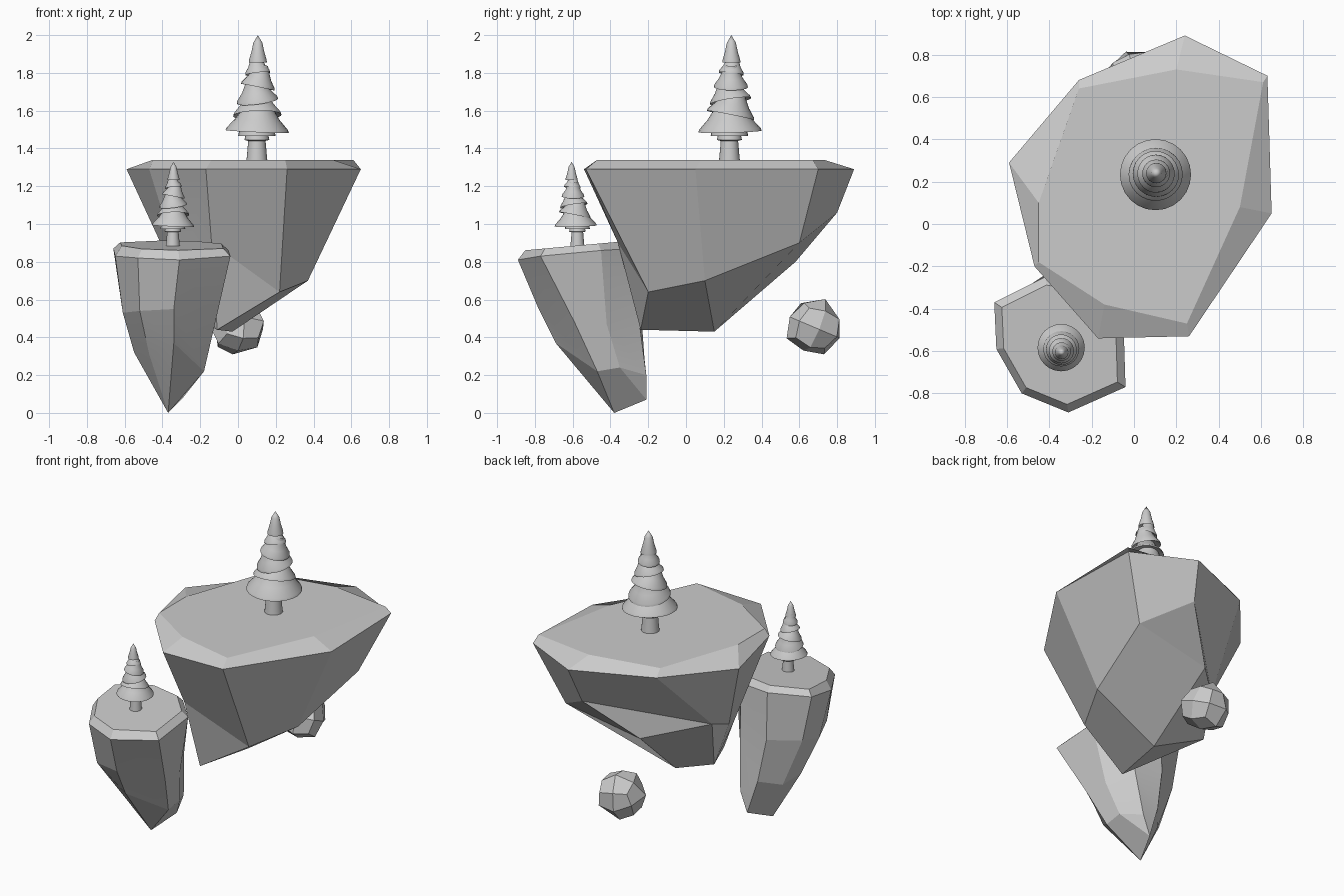
import bpy, bmesh, math
from mathutils import Vector, Matrix

cube = bpy.data.objects.get("Cube")
if cube:
    bpy.data.objects.remove(cube)

stone = bpy.data.materials.new("plain grey")
stone.use_nodes = True
grey = (0.6, 0.6, 0.6, 1)
stone.diffuse_color = grey
stone.node_tree.nodes["Principled BSDF"].inputs["Base Color"].default_value = grey


def finish(name, bm, angle):
    bmesh.ops.recalc_face_normals(bm, faces=bm.faces)
    mesh = bpy.data.meshes.new(name)
    bm.to_mesh(mesh)
    bm.free()
    mesh.materials.append(stone)
    ob = bpy.data.objects.new(name, mesh)
    bpy.context.collection.objects.link(ob)
    bpy.ops.object.select_all(action='DESELECT')
    ob.select_set(True)
    bpy.context.view_layer.objects.active = ob
    bpy.ops.object.shade_smooth_by_angle(angle=math.radians(angle))


def island(name, rings, tips, bottom):
    """Stack rings from the flat top down, then close with the listed bottom faces."""
    bm = bmesh.new()
    loops = [[bm.verts.new(p) for p in ring] for ring in rings]
    bm.faces.new(loops[0])
    for upper, lower in zip(loops, loops[1:]):
        for i in range(len(upper)):
            j = (i + 1) % len(upper)
            bm.faces.new((upper[i], upper[j], lower[j], lower[i]))
    ends = loops[-1] + [bm.verts.new(p) for p in tips]
    for face in bottom:
        bm.faces.new([ends[i] for i in face])
    finish(name, bm, 11)


# Large island: flat top, bevelled rim, faceted underside
top = [(.20, .73), (.61, .67), (.50, .08), (.25, -.47), (-.14, -.38), (-.45, -.18), (-.45, .10), (-.26, .64)]
rim = [(.24, .89), (.63, .70), (.65, .05), (.26, -.53), (-.17, -.54), (-.47, -.20), (-.59, .29), (-.26, .68)]
under = [(.20, .80, 1.06), (.46, .60, .90), (.37, .10, .70), (.22, -.20, .64),
         (-.14, -.36, .90), (-.29, -.08, .71), (-.35, .05, .77), (-.38, .27, .86)]
island("large_island",
       [[(x, y, 1.34) for x, y in top], [(x, y, 1.29) for x, y in rim], under],
       [(-.03, .15, .43), (-.11, -.24, .44), (-.07, .58, .80), (-.36, .22, .57)],
       [(0, 1, 10), (1, 2, 8, 10), (2, 3, 9, 8), (3, 4, 9), (4, 5, 9), (5, 6, 11, 9),
        (6, 7, 11), (7, 0, 10), (7, 10, 8, 11), (8, 9, 11)])

# Small island: slightly tilted top, long tapering point
rim = [(-.31, -.89, .81), (-.04, -.77, .83), (-.05, -.45, .86), (-.20, -.29, .87),
       (-.42, -.25, .88), (-.66, -.37, .87), (-.65, -.59, .83), (-.53, -.80, .82)]
top = [(-.36 + (x + .36) * .88, -.57 + (y + .57) * .88, .932 + .08 * y) for x, y, z in rim]
middle = [(-.34, -.78, .55), (-.12, -.59, .48), (-.13, -.42, .47), (-.22, -.25, .50),
          (-.42, -.24, .57), (-.60, -.36, .57), (-.61, -.52, .53), (-.52, -.73, .54)]
low = [(-.34, -.69, .37), (-.18, -.47, .22), (-.18, -.35, .24), (-.25, -.21, .20),
       (-.37, -.22, .29), (-.47, -.34, .25), (-.55, -.42, .32), (-.47, -.57, .31)]
island("small_island", [top, rim, middle, low],
       [(-.37, -.38, 0), (-.30, -.21, .07)],
       [(0, 1, 8), (1, 2, 9, 8), (2, 3, 9), (3, 4, 9), (4, 5, 8, 9), (5, 6, 8), (6, 7, 8), (7, 0, 8)])

# Floating boulder: a rounded block of quads
bm = bmesh.new()
bmesh.ops.create_cube(bm, size=1)
bmesh.ops.subdivide_edges(bm, edges=bm.edges, cuts=1, use_grid_fill=True)
for v in bm.verts:
    v.co = v.co.normalized() * (.148 + .012 * math.sin(9 * v.co.x + 5 * v.co.y + 3 * v.co.z))
bmesh.ops.rotate(bm, verts=bm.verts, matrix=Matrix.Rotation(-.4, 3, 'X') @ Matrix.Rotation(.25, 3, 'Z'))
bmesh.ops.translate(bm, verts=bm.verts, vec=(0, .675, .455))
finish("boulder", bm, 11)


def lathe(name, profile, matrix, sides=24):
    """Spin a (radius, height) profile; zero radius closes it to a point."""
    bm = bmesh.new()
    verts = [bm.verts.new((r, 0, z)) for r, z in profile]
    edges = [bm.edges.new(pair) for pair in zip(verts, verts[1:])]
    bmesh.ops.spin(bm, geom=verts + edges, cent=(0, 0, 0), axis=(0, 0, 1),
                   angle=math.tau, steps=sides)
    bmesh.ops.remove_doubles(bm, verts=bm.verts, dist=.0005)
    bm.transform(matrix)
    finish(name, bm, 35)


def tree(name, base, size, lean):
    place = Matrix.Translation(base) @ Matrix.Scale(size, 4)
    # Flared trunk with a collar under the branches
    lathe(name + "_trunk", [(0, -.01), (.056, -.01), (.052, .03), (.046, .10), (.066, .105),
                            (.062, .125), (.10, .125), (.09, .17), (0, .17)], place)
    # Overlapping skirts, each tipped a different way: height, radius, rise
    tiers = [(.15, .168, .16), (.235, .128, .14), (.31, .110, .13),
             (.385, .090, .12), (.455, .066, .10), (.515, .048, .145)]
    for i, (z, r, rise) in enumerate(tiers):
        turn = 2.3 * i + 1
        tip = (.05, .2, .2, .2, .16, 0)[i]
        tilt = Matrix.Rotation(tip, 4, Vector((math.cos(turn), math.sin(turn), 0)))
        shift = Matrix.Translation((lean[0] * z, lean[1] * z, z))
        profile = [(0, .03), (r * .6, .02), (r, 0), (r * .97, .014), (r * .7, rise * .4),
                   (r * .5, rise * .72), (r * .35 if i < 5 else 0, rise)]
        lathe(f"{name}_branches_{i + 1}", profile, place @ shift @ tilt)


tree("large_tree", (.10, .23, 1.34), 1, (.01, .02))
tree("small_tree", (-.345, -.575, .89), .665, (.01, -.09))
